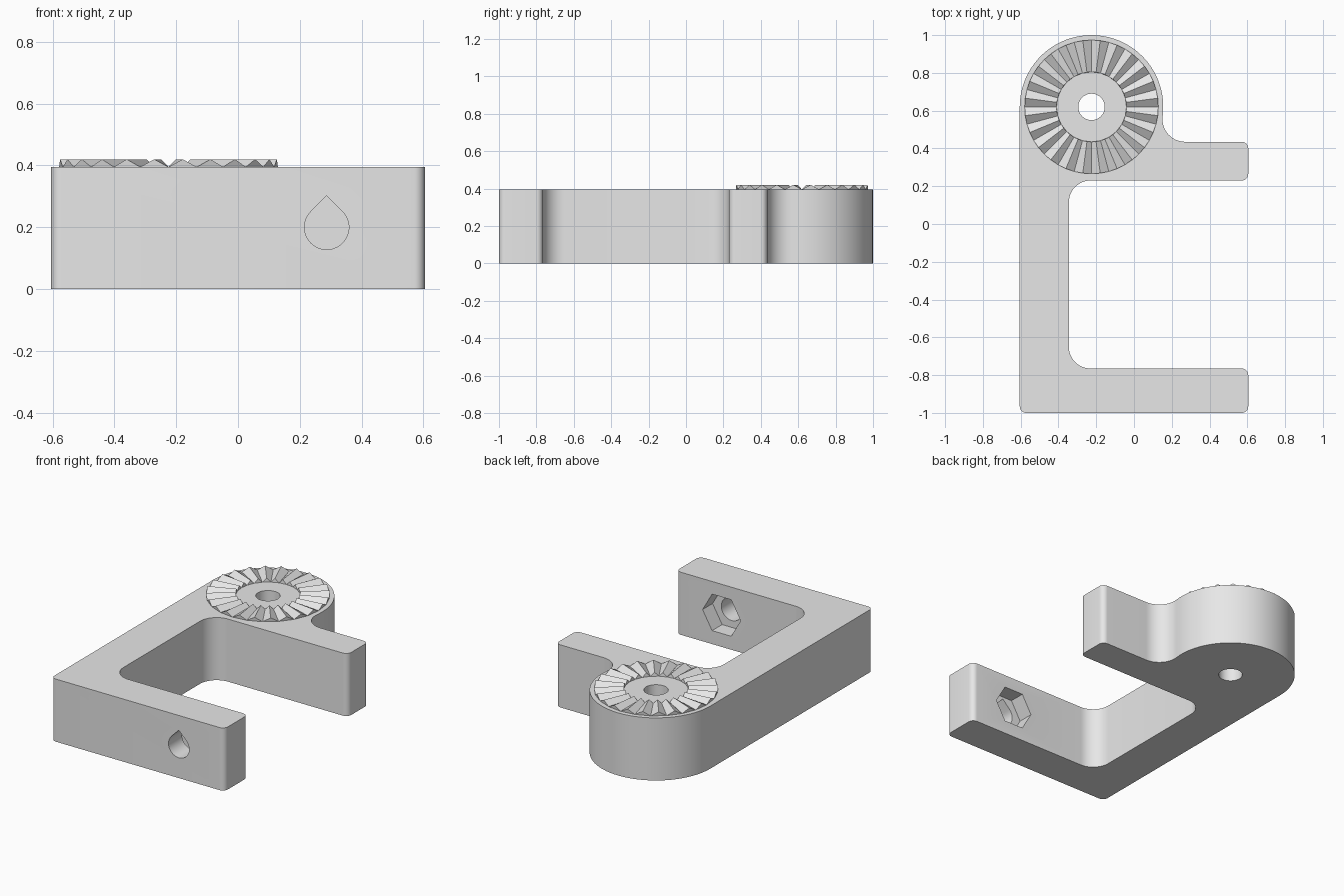
import bpy, bmesh, math
from mathutils import Matrix, Vector

cube = bpy.data.objects.get("Cube")
if cube:
    bpy.data.objects.remove(cube, do_unlink=True)

HEIGHT = 0.395
BOSS = (-0.225, 0.62)
BOSS_R = 0.38
CORNER = 0.035
INNER = 0.115
TEETH = 24

grey = bpy.data.materials.new("light_grey")
grey.use_nodes = True
grey.diffuse_color = (0.8, 0.8, 0.8, 1)
grey.node_tree.nodes["Principled BSDF"].inputs["Base Color"].default_value = (0.8, 0.8, 0.8, 1)


def arc(cx, cy, r, start, end, steps=8):
    angles = [math.radians(start + (end - start) * i / steps) for i in range(steps + 1)]
    return [(cx + r * math.cos(a), cy + r * math.sin(a)) for a in angles]


def make_object(name, bm):
    bmesh.ops.recalc_face_normals(bm, faces=bm.faces)
    mesh = bpy.data.meshes.new(name)
    bm.to_mesh(mesh)
    bm.free()
    obj = bpy.data.objects.new(name, mesh)
    bpy.context.collection.objects.link(obj)
    mesh.materials.append(grey)
    return obj


def prism(name, outline, low, high, matrix=Matrix()):
    """Extrude a flat outline between two levels, then place it."""
    bm = bmesh.new()
    face = bm.faces.new([bm.verts.new((x, y, low)) for x, y in outline])
    top = bmesh.ops.extrude_face_region(bm, geom=[face])["geom"]
    verts = [v for v in top if isinstance(v, bmesh.types.BMVert)]
    bmesh.ops.translate(bm, verts=verts, vec=(0, 0, high - low))
    bmesh.ops.transform(bm, matrix=matrix, verts=bm.verts)
    return make_object(name, bm)


def activate(obj):
    bpy.ops.object.select_all(action='DESELECT')
    obj.select_set(True)
    bpy.context.view_layer.objects.active = obj


def cut(target, cutter):
    cutter.hide_render = True
    mod = target.modifiers.new("cut", 'BOOLEAN')
    mod.operation = 'DIFFERENCE'
    mod.solver = 'EXACT'
    mod.object = cutter
    activate(target)
    bpy.ops.object.modifier_apply(modifier=mod.name)
    bpy.data.objects.remove(cutter, do_unlink=True)


# Bracket outline: long spine, two arms and a round boss
tip = 0.605 - CORNER
fillet_r = 0.12
fillet_y = 0.435 + fillet_r
reach = BOSS_R + fillet_r
drop = math.degrees(math.asin((BOSS[1] - fillet_y) / reach))
fillet_x = BOSS[0] + reach * math.cos(math.radians(drop))
outline = (
    arc(-tip, CORNER - 1, CORNER, 180, 270)
    + arc(tip, CORNER - 1, CORNER, 270, 360)
    + arc(tip, -0.765 - CORNER, CORNER, 0, 90)
    + arc(INNER - 0.345, INNER - 0.765, INNER, 270, 180, 12)
    + arc(INNER - 0.345, 0.23 - INNER, INNER, 180, 90, 12)
    + arc(tip, 0.23 + CORNER, CORNER, 270, 360)
    + arc(tip, 0.435 - CORNER, CORNER, 0, 90)
    + arc(fillet_x, fillet_y, fillet_r, 270, 180 - drop, 12)
    + arc(*BOSS, BOSS_R, -drop, 180, 40)
)
bracket = prism("bracket_body", outline, 0, HEIGHT)

# Pivot hole through the boss
cut(bracket, prism("pivot_cutter", arc(*BOSS, 0.07, 0, 360, 40)[:-1], -0.1, 0.6))

# Teardrop bolt hole and hexagonal nut pocket in the front arm
facing = Matrix.Translation((0.287, 0, 0.2)) @ Matrix.Rotation(math.pi / 2, 4, 'X')
bolt_r = 0.072
teardrop = arc(0, 0, bolt_r, 135, 405, 36) + [(0, bolt_r * math.sqrt(2))]
cut(bracket, prism("bolt_cutter", teardrop, 0.7, 1.1, facing))
hexagon = arc(0, 0, 0.133, 0, 360, 6)[:-1]
cut(bracket, prism("nut_cutter", hexagon, 0.7, 0.865, facing))

activate(bracket)
bpy.ops.object.shade_smooth_by_angle(angle=math.radians(30))

# Ring of radial locking teeth on the boss
bm = bmesh.new()
rings = []
for radius in (0.185, 0.354):
    ring = []
    for i, (x, y) in enumerate(arc(*BOSS, radius, -90, 270, TEETH * 2)[:-1]):
        ring.append(bm.verts.new((x, y, HEIGHT + (0.025 if i % 2 else 0))))
    rings.append(ring)
inner, outer = rings
count = TEETH * 2
for i in range(0, count, 2):
    peak, nxt = i + 1, (i + 2) % count
    bm.faces.new((inner[i], outer[i], outer[peak], inner[peak]))
    bm.faces.new((inner[peak], outer[peak], outer[nxt], inner[nxt]))
    bm.faces.new((outer[i], outer[nxt], outer[peak]))
    bm.faces.new((inner[i], inner[peak], inner[nxt]))
    bm.faces.new((inner[i], inner[nxt], outer[nxt], outer[i]))
make_object("locking_teeth", bm)
